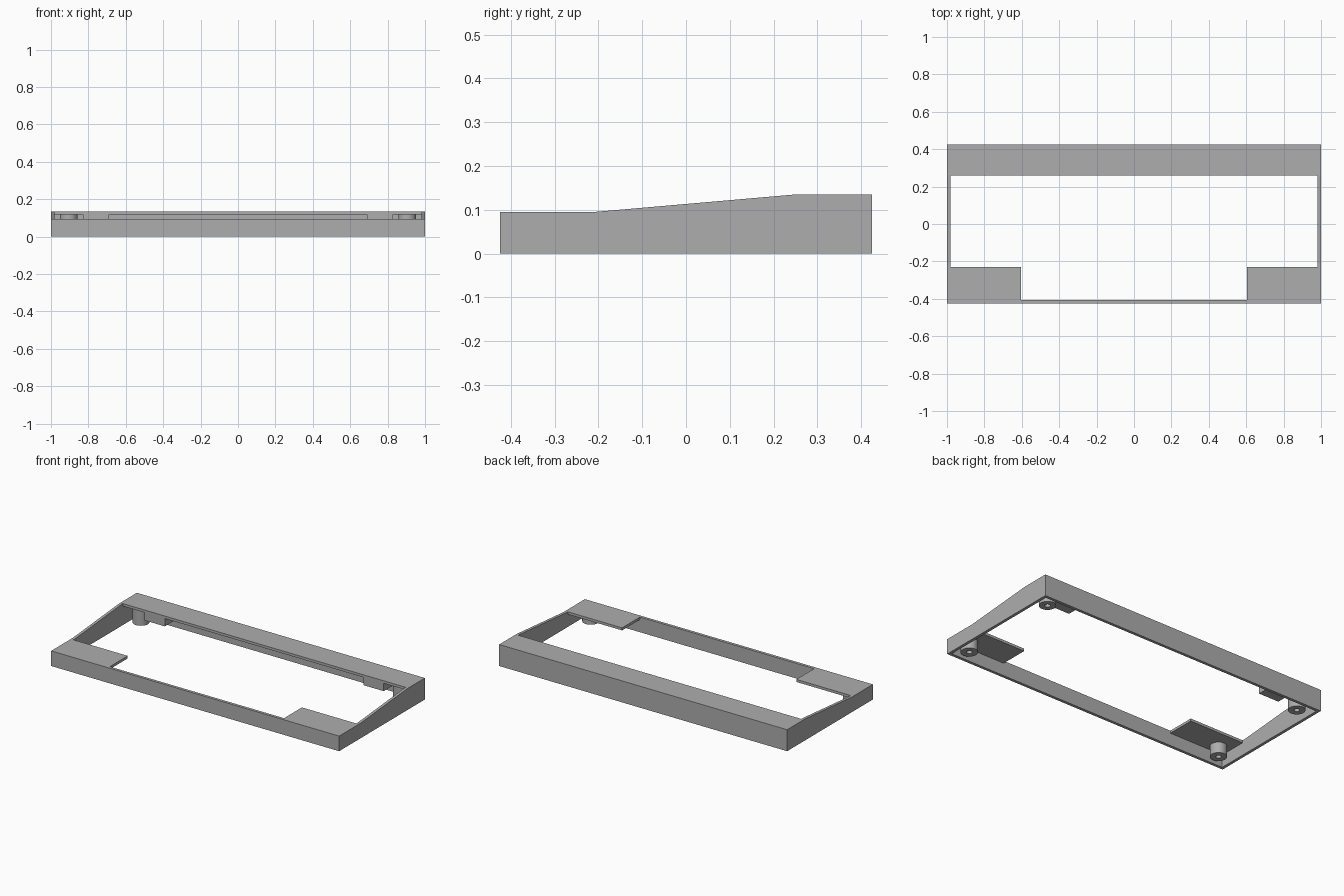
import bpy, bmesh
from mathutils import Matrix

if "Cube" in bpy.data.objects:
    bpy.data.objects.remove(bpy.data.objects["Cube"], do_unlink=True)

grey = bpy.data.materials.new("mid grey")
grey.use_nodes = True
grey.diffuse_color = (0.42, 0.42, 0.42, 1)
grey.node_tree.nodes["Principled BSDF"].inputs["Base Color"].default_value = grey.diffuse_color

HALF_X, HALF_Y = 1.0, 0.425
WALL = 0.018
SKIN = 0.016
FRONT_Z, BACK_Z = 0.095, 0.135
PLATE_Y = 0.26          # front edge of the rear deck
PAD_X, PAD_Y = 0.605, -0.23


def make(name, bm):
    bmesh.ops.recalc_face_normals(bm, faces=bm.faces)
    mesh = bpy.data.meshes.new(name)
    bm.to_mesh(mesh)
    bm.free()
    mesh.materials.append(grey)
    obj = bpy.data.objects.new(name, mesh)
    bpy.context.collection.objects.link(obj)
    return obj


def prism(name, points, direction):
    """Extrude a closed outline, given as 3D points, along a direction."""
    bm = bmesh.new()
    face = bm.faces.new([bm.verts.new(p) for p in points])
    out = bmesh.ops.extrude_face_region(bm, geom=[face])
    moved = [v for v in out["geom"] if isinstance(v, bmesh.types.BMVert)]
    bmesh.ops.translate(bm, verts=moved, vec=direction)
    return make(name, bm)


def side_prism(name, half_x, half_y, floor, drop):
    """Wedge-topped body whose side outline runs across the full width."""
    outline = [(-half_y, floor), (half_y, floor), (half_y, BACK_Z - drop),
               (0.25, BACK_Z - drop), (-0.21, FRONT_Z - drop), (-half_y, FRONT_Z - drop)]
    return prism(name, [(-half_x, y, z) for y, z in outline], (2 * half_x, 0, 0))


def cut(obj, cutter):
    """Subtract the cutter, then delete it."""
    mod = obj.modifiers.new("cut", 'BOOLEAN')
    mod.operation, mod.solver, mod.object = 'DIFFERENCE', 'EXACT', cutter
    cutter.hide_render = True
    bpy.context.view_layer.update()
    deps = bpy.context.evaluated_depsgraph_get()
    result = bpy.data.meshes.new_from_object(obj.evaluated_get(deps))
    obj.modifiers.clear()
    obj.data = result
    bpy.data.objects.remove(cutter, do_unlink=True)


# Hollow frame with a wedge profile, open underneath
frame = side_prism("frame", HALF_X, HALF_Y, 0, 0)
inner_x, inner_y = HALF_X - WALL, HALF_Y - WALL
cut(frame, side_prism("cavity_cutter", inner_x, inner_y, -0.1, SKIN))

# Top opening, leaving the rear deck and two front corner pads
opening = [(-inner_x, PLATE_Y), (-inner_x, PAD_Y), (-PAD_X, PAD_Y), (-PAD_X, -inner_y),
           (PAD_X, -inner_y), (PAD_X, PAD_Y), (inner_x, PAD_Y), (inner_x, PLATE_Y)]
cut(frame, prism("opening_cutter", [(x, y, -0.1) for x, y in opening], (0, 0, 0.4)))


def post(name, x, y, top):
    """Hollow screw post hanging below the top skin."""
    bm = bmesh.new()
    sides, outer, bore, bottom = 32, 0.048, 0.016, 0.012
    rings = []
    for radius, z in ((bore, top), (outer, top), (outer, bottom), (bore, bottom)):
        ring = bmesh.ops.create_circle(bm, segments=sides, radius=radius,
                                       matrix=Matrix.Translation((x, y, z)))
        rings.append(ring["verts"])
    for a, b in zip(rings, rings[1:] + rings[:1]):
        for i in range(sides):
            j = (i + 1) % sides
            bm.faces.new((a[i], a[j], b[j], b[i]))
    obj = make(name, bm)
    bpy.ops.object.select_all(action='DESELECT')
    obj.select_set(True)
    bpy.context.view_layer.objects.active = obj
    bpy.ops.object.shade_smooth_by_angle()


# Mirrored posts and rear support blocks
for side, s in (("left", 1), ("right", -1)):
    post("front_post_" + side, s * 0.905, -0.347, FRONT_Z - SKIN)
    post("back_post_" + side, s * 0.905, 0.33, BACK_Z - SKIN)
    block = [(0.69, PLATE_Y), (0.83, PLATE_Y), (0.83, inner_y), (0.69, inner_y)]
    prism("back_block_" + side, [(s * x, y, 0.07) for x, y in block],
          (0, 0, BACK_Z - SKIN - 0.07))
